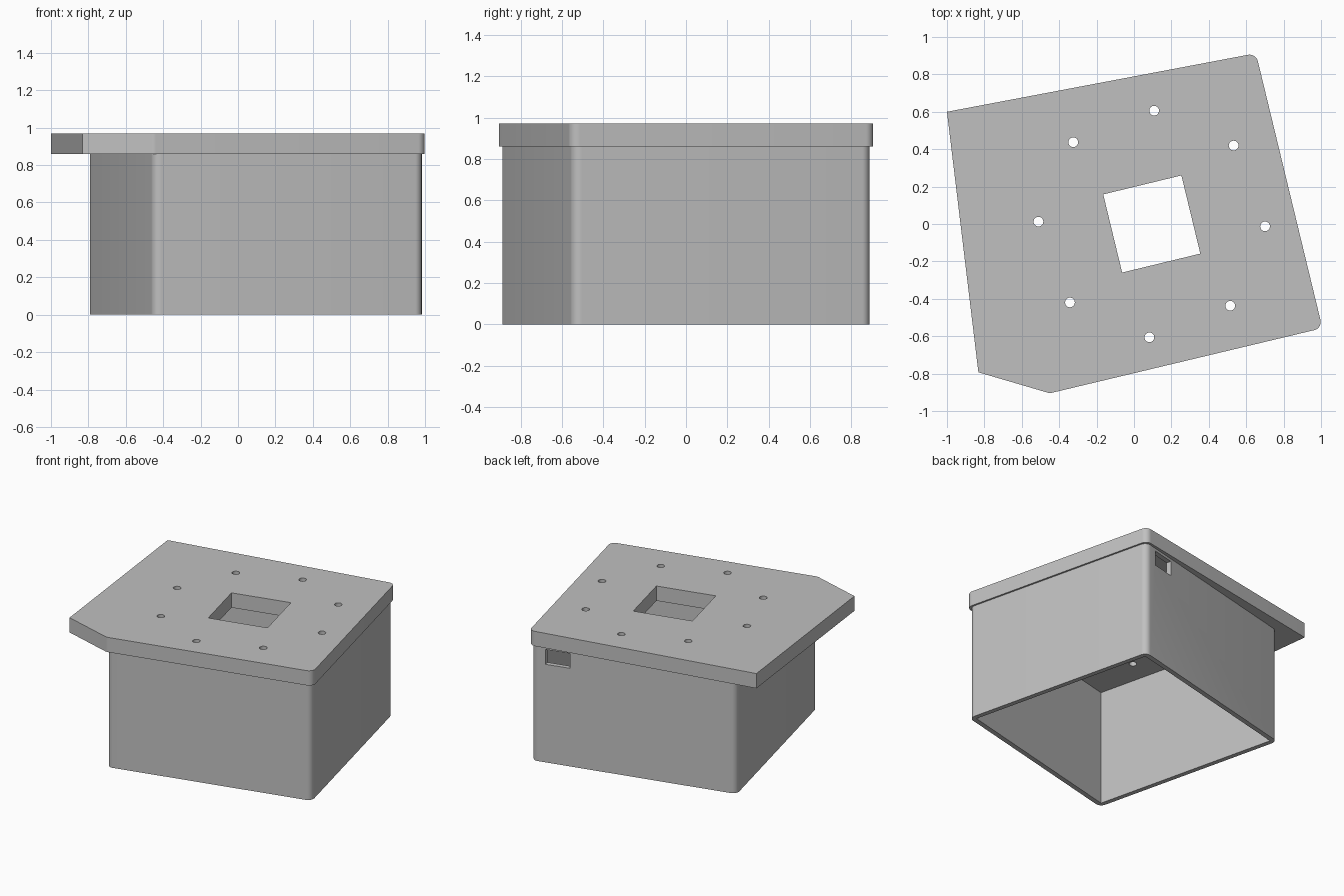
import bpy, bmesh, math
from mathutils import Vector, Matrix

if "Cube" in bpy.data.objects:
    bpy.data.objects.remove(bpy.data.objects["Cube"])

CENTRE = Vector((0.095, 0.0))
TURN = Matrix.Rotation(math.radians(13.6), 2)
HALF, LID_HALF, WALL, FILLET = 0.743, 0.756, 0.035, 0.045
LID_Z, TOP_Z = 0.86, 0.97

grey = bpy.data.materials.new("plain_grey")
grey.use_nodes = True
colour = (0.53, 0.53, 0.53, 1)
grey.diffuse_color = colour
grey.node_tree.nodes["Principled BSDF"].inputs["Base Color"].default_value = colour


def place(u, v):
    """Point in the box's own turned axes."""
    return CENTRE + TURN @ Vector((u, v))


def rect(u0, u1, v0, v1):
    return [place(u0, v0), place(u1, v0), place(u1, v1), place(u0, v1)]


def circle(c, r, n=24):
    return [c + r * Vector((math.cos(math.tau * i / n), math.sin(math.tau * i / n)))
            for i in range(n)]


def rounded(points, radii, steps=8):
    """Fillet the corners of a counter-clockwise convex outline."""
    out = []
    for i, p in enumerate(points):
        r = radii[i]
        if not r:
            out.append(p)
            continue
        a = (points[i - 1] - p).normalized()
        b = (points[(i + 1) % len(points)] - p).normalized()
        half = a.angle(b) / 2
        c = p + (a + b).normalized() * r / math.sin(half)
        start = p + a * r / math.tan(half) - c
        sweep = math.pi - 2 * half
        out += [c + Matrix.Rotation(sweep * k / steps, 2) @ start for k in range(steps + 1)]
    return out


def prism(name, outlines, z0, z1):
    bm = bmesh.new()
    for pts in outlines:
        base = bm.faces.new([bm.verts.new((p.x, p.y, z0)) for p in pts])
        new = bmesh.ops.extrude_face_region(bm, geom=[base])["geom"]
        moved = [g for g in new if isinstance(g, bmesh.types.BMVert)]
        bmesh.ops.translate(bm, verts=moved, vec=(0, 0, z1 - z0))
    bmesh.ops.recalc_face_normals(bm, faces=bm.faces)
    mesh = bpy.data.meshes.new(name)
    bm.to_mesh(mesh)
    bm.free()
    obj = bpy.data.objects.new(name, mesh)
    mesh.materials.append(grey)
    bpy.context.collection.objects.link(obj)
    return obj


def activate(obj):
    bpy.ops.object.select_all(action='DESELECT')
    obj.select_set(True)
    bpy.context.view_layer.objects.active = obj


def cut(obj, outlines, z0, z1):
    cutter = prism("cutter", outlines, z0, z1)
    cutter.hide_render = True
    mod = obj.modifiers.new("cut", 'BOOLEAN')
    mod.operation, mod.solver, mod.object = 'DIFFERENCE', 'EXACT', cutter
    activate(obj)
    bpy.ops.object.modifier_apply(modifier=mod.name)
    bpy.data.objects.remove(cutter)


# Open-bottomed box walls with rounded outer corners
walls = prism("box_walls", [rounded(rect(-HALF, HALF, -HALF, HALF), [FILLET] * 4)], 0, LID_Z)
inner = HALF - WALL
cut(walls, [rect(-inner, inner, -inner, inner)], -0.1, LID_Z + 0.1)

# Small cable window high in the back wall
cut(walls, [rect(0.467, 0.643, inner - 0.06, HALF + 0.06)], 0.73, 0.84)

# Overhanging lid, skewed at the back and clipped at the front corner
outline = [Vector((-0.45, -0.905)), place(LID_HALF, -LID_HALF), place(LID_HALF, LID_HALF),
           Vector((-1.0, 0.6)), Vector((-0.832, -0.793))]
lid = prism("lid", [rounded(outline, [FILLET, FILLET, FILLET, 0, 0])], LID_Z, TOP_Z)

# Square opening and ring of screw holes through the lid
holes = [circle(CENTRE + Matrix.Rotation(math.radians(45 * i - 1.2), 2) @ Vector((0.606, 0)), 0.026)
         for i in range(8)]
cut(lid, [rect(-0.215, 0.215, -0.215, 0.215)] + holes, LID_Z - 0.1, TOP_Z + 0.1)

for obj in (walls, lid):
    activate(obj)
    bpy.ops.object.shade_smooth_by_angle(angle=math.radians(25))
